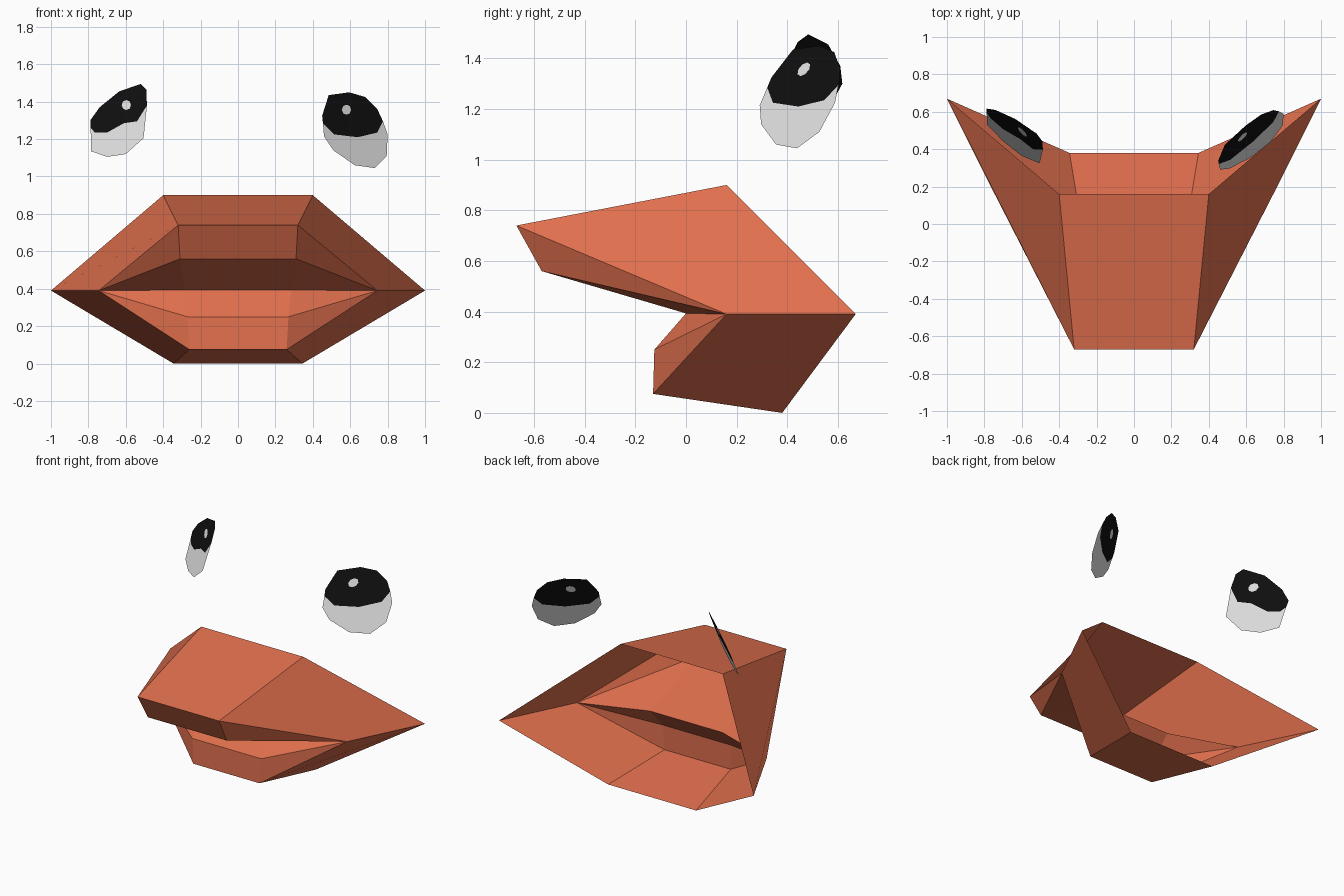
import bpy, bmesh, math

if "Cube" in bpy.data.objects:
    bpy.data.objects.remove(bpy.data.objects["Cube"])


def material(name, rgb):
    m = bpy.data.materials.new(name)
    m.diffuse_color = (*rgb, 1)
    m.use_nodes = True
    m.node_tree.nodes["Principled BSDF"].inputs["Base Color"].default_value = m.diffuse_color
    return m


ORANGE = material("beak orange", (0.75, 0.16, 0.075))
WHITE = material("eye white", (0.78, 0.78, 0.78))
BLACK = material("pupil black", (0.005, 0.005, 0.005))


def finish(name, bm, mats):
    mesh = bpy.data.meshes.new(name)
    bm.to_mesh(mesh)
    bm.free()
    for m in mats:
        mesh.materials.append(m)
    obj = bpy.data.objects.new(name, mesh)
    bpy.context.collection.objects.link(obj)


# Beak shells, open at the back: each station is a cross edge (half width, y, z)
CHEEK = (1.0, 0.67, 0.39)
MOUTH = (0.745, 0.16, 0.39)


def beak(name, stations, outer, flip):
    """Span the stations, then close each side to the mouth and cheek corners."""
    bm = bmesh.new()
    sides = {}
    for s in (1, -1):
        sides[s] = [bm.verts.new((s * x, y, z)) for x, y, z in stations + [MOUTH, CHEEK]]
    n = len(stations)
    for i in range(n - 1):
        a, b = sides[1], sides[-1]
        bm.faces.new((a[i], b[i], b[i + 1], a[i + 1]))
        for s in (1, -1):
            v = sides[s]
            loop = [v[i], v[i + 1], v[n]]
            if i == outer:      # outer wall runs back to the cheek
                loop = [v[i], v[i + 1], v[n], v[n + 1]] if outer == 0 else [v[i], v[i + 1], v[n + 1], v[n]]
            bm.faces.new(loop if s == 1 else loop[::-1])
    bmesh.ops.recalc_face_normals(bm, faces=bm.faces)
    bm.faces.ensure_lookup_table()
    if (bm.faces[outer * 3].normal.z > 0) == flip:
        bmesh.ops.reverse_faces(bm, faces=bm.faces)
    finish(name, bm, [ORANGE])


beak("upper_beak", [(0.40, 0.16, 0.90), (0.32, -0.67, 0.74),
                    (0.31, -0.57, 0.56), (0.285, 0.0, 0.393)], 0, False)
beak("lower_beak", [(0.285, 0.0, 0.393), (0.27, -0.125, 0.25),
                    (0.26, -0.13, 0.075), (0.345, 0.38, 0.0)], 2, True)


# Eyes: thin sheets on a slanted plane, outlined in the front view (x, z)
def eye(name, top, bottom, lid, glint):
    """top and bottom outlines meet at the ends of the lid line."""
    bm = bmesh.new()

    def put(p):
        x, z = p
        return bm.verts.new((x, 0.86 * abs(x) + 0.5 * z - 0.712, z))

    t, b, l = ([put(p) for p in pts] for pts in (top, bottom, lid))
    g = [put((glint[0] + 0.025 * math.cos(k * math.pi / 4),
              glint[1] + 0.027 * math.sin(k * math.pi / 4))) for k in range(8)]
    # pupil with a hole for the glint
    edges = []
    for ring in (t + l[::-1], g):
        edges += [bm.edges.new((ring[i - 1], ring[i])) for i in range(len(ring))]
    bmesh.ops.triangle_fill(bm, edges=edges, use_beauty=True)
    for f in bm.faces:
        f.material_index = 1
        c = f.calc_center_median()
    spot = [f for f in bm.faces if all(v in g for v in f.verts)]
    bmesh.ops.delete(bm, geom=spot, context='FACES_ONLY')
    bm.faces.new(g)
    # white crescent below the lid line
    white = bm.faces.new(l + b[::-1])
    bmesh.ops.triangulate(bm, faces=[white])
    bm.normal_update()
    bmesh.ops.reverse_faces(bm, faces=[f for f in bm.faces if f.normal.y > 0])
    finish(name, bm, [WHITE, BLACK])


eye("right_eye",
    [(0.45, 1.325), (0.485, 1.435), (0.595, 1.45), (0.68, 1.425), (0.745, 1.36)],
    [(0.46, 1.215), (0.51, 1.14), (0.625, 1.06), (0.73, 1.045), (0.795, 1.11), (0.80, 1.225)],
    [(0.454, 1.285), (0.515, 1.225), (0.64, 1.21), (0.745, 1.235), (0.775, 1.295)],
    (0.58, 1.357))
eye("left_eye",
    [(-0.79, 1.30), (-0.74, 1.37), (-0.635, 1.455), (-0.52, 1.495), (-0.49, 1.465)],
    [(-0.785, 1.135), (-0.70, 1.105), (-0.60, 1.12), (-0.505, 1.205)],
    [(-0.788, 1.26), (-0.765, 1.235), (-0.70, 1.235), (-0.61, 1.285),
     (-0.54, 1.295), (-0.487, 1.38)],
    (-0.597, 1.382))
